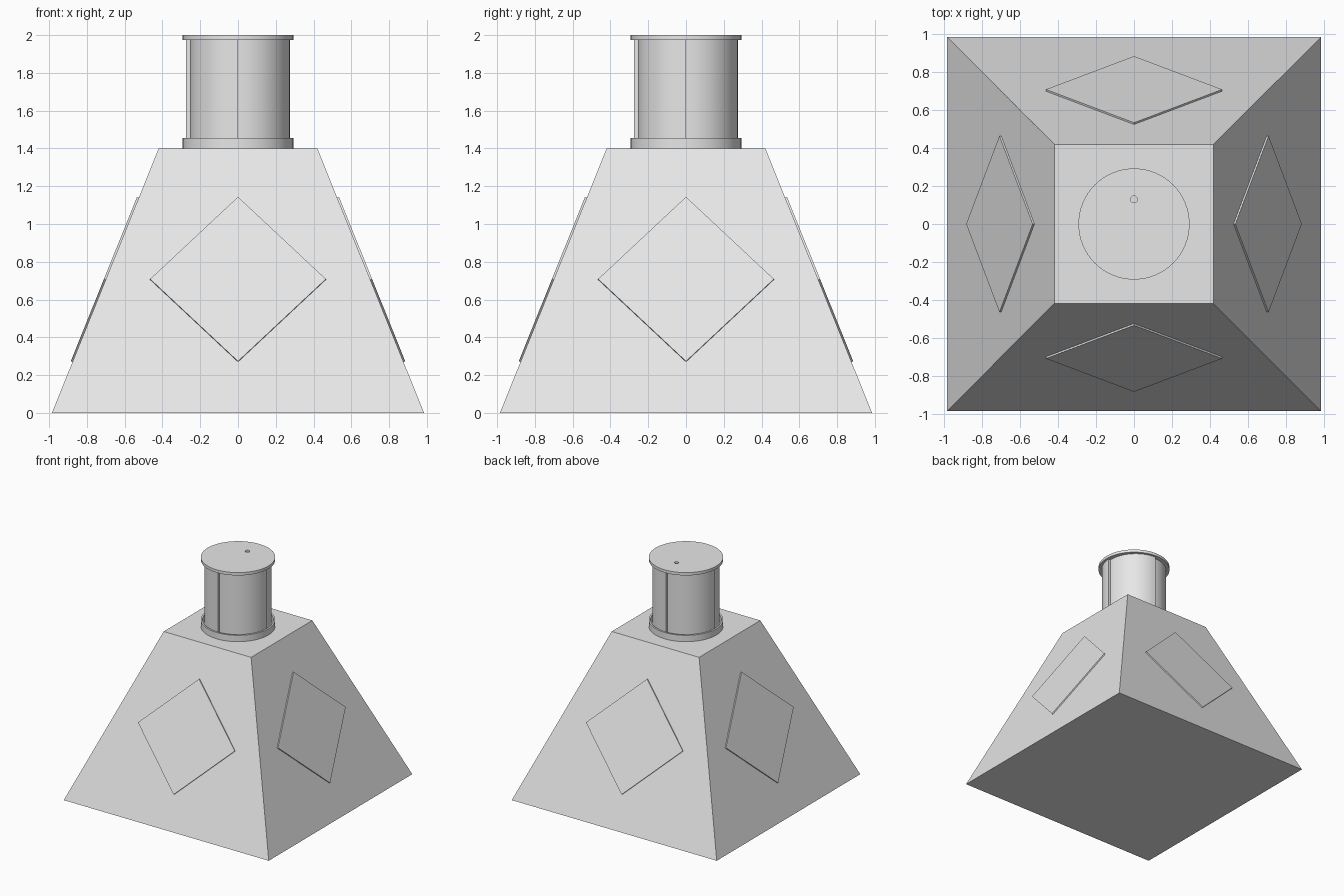
import bpy, bmesh
from math import pi, cos, sin
from mathutils import Matrix, Vector

cube = bpy.data.objects.get("Cube")
if cube:
    bpy.data.objects.remove(cube, do_unlink=True)

grey = bpy.data.materials.new("plain_grey")
grey.use_nodes = True
grey.diffuse_color = (0.8, 0.8, 0.8, 1)
grey.node_tree.nodes["Principled BSDF"].inputs["Base Color"].default_value = (0.8, 0.8, 0.8, 1)

BASE, TOP, HEIGHT = 0.985, 0.42, 1.4
SEGMENTS = 64


def finish(name, bm, smooth=False):
    bmesh.ops.recalc_face_normals(bm, faces=bm.faces)
    mesh = bpy.data.meshes.new(name)
    bm.to_mesh(mesh)
    bm.free()
    mesh.materials.append(grey)
    obj = bpy.data.objects.new(name, mesh)
    bpy.context.collection.objects.link(obj)
    if smooth:
        bpy.ops.object.select_all(action='DESELECT')
        obj.select_set(True)
        bpy.context.view_layer.objects.active = obj
        bpy.ops.object.shade_smooth_by_angle(angle=pi / 6)
    return obj


def prism(name, outline, direction, smooth=False):
    """Extrude a closed outline along a direction."""
    bm = bmesh.new()
    face = bm.faces.new([bm.verts.new(p) for p in outline])
    result = bmesh.ops.extrude_face_region(bm, geom=[face], use_keep_orig=True)
    verts = [v for v in result["geom"] if isinstance(v, bmesh.types.BMVert)]
    bmesh.ops.translate(bm, verts=verts, vec=direction)
    return finish(name, bm, smooth)


def circle(radius, z, count=SEGMENTS, centre=(0, 0)):
    return [(centre[0] + radius * cos(2 * pi * i / count),
             centre[1] + radius * sin(2 * pi * i / count), z) for i in range(count)]


# Tapered square body
bm = bmesh.new()
bmesh.ops.create_cube(bm, size=2)
for v in bm.verts:
    half = TOP if v.co.z > 0 else BASE
    v.co = (v.co.x * half, v.co.y * half, HEIGHT if v.co.z > 0 else 0)
finish("tapered_body", bm)

# Raised diamond plate on each sloping side
slope = (BASE - TOP) / HEIGHT
normal = Vector((0, -1, slope)).normalized()
for i, side in enumerate(("front", "left", "back", "right")):
    turn = Matrix.Rotation(i * pi / 2, 3, 'Z')
    corners = [(0, 0.27), (0.465, 0.705), (0, 1.14), (-0.465, 0.705)]
    points = [turn @ Vector((x, slope * z - BASE, z)) for x, z in corners]
    prism(side + "_diamond_plate", points, turn @ (normal * 0.01))

# Neck of four overlapping curved panels, each widening to a stepped seam
STEPS = 16
neck = []
for quarter in range(4):
    for i in range(STEPS + 1):
        angle = (quarter + i / STEPS) * pi / 2
        radius = 0.255 + 0.02 * i / STEPS
        neck.append((radius * cos(angle), radius * sin(angle), HEIGHT))
prism("neck", neck, (0, 0, 0.575), smooth=True)

# Thin collar around the foot of the neck
bm = bmesh.new()
loops = [[bm.verts.new(p) for p in circle(r, z)]
         for r, z in ((0.279, 1.4), (0.293, 1.4), (0.293, 1.455), (0.279, 1.455))]
for k in range(4):
    a, b = loops[k], loops[(k + 1) % 4]
    for i in range(SEGMENTS):
        j = (i + 1) % SEGMENTS
        bm.faces.new((a[i], a[j], b[j], b[i]))
finish("neck_collar", bm, smooth=True)

# Round lid with a small pin hole
lid = prism("lid", circle(0.293, 1.975), (0, 0, 0.025), smooth=True)
cutter = prism("hole_cutter", circle(0.018, 1.96, 24, (0, 0.13)), (0, 0, 0.1))
cutter.hide_render = True
cutter.hide_viewport = True
cutter.display_type = 'WIRE'
hole = lid.modifiers.new("pin_hole", 'BOOLEAN')
hole.operation = 'DIFFERENCE'
hole.solver = 'EXACT'
hole.object = cutter
